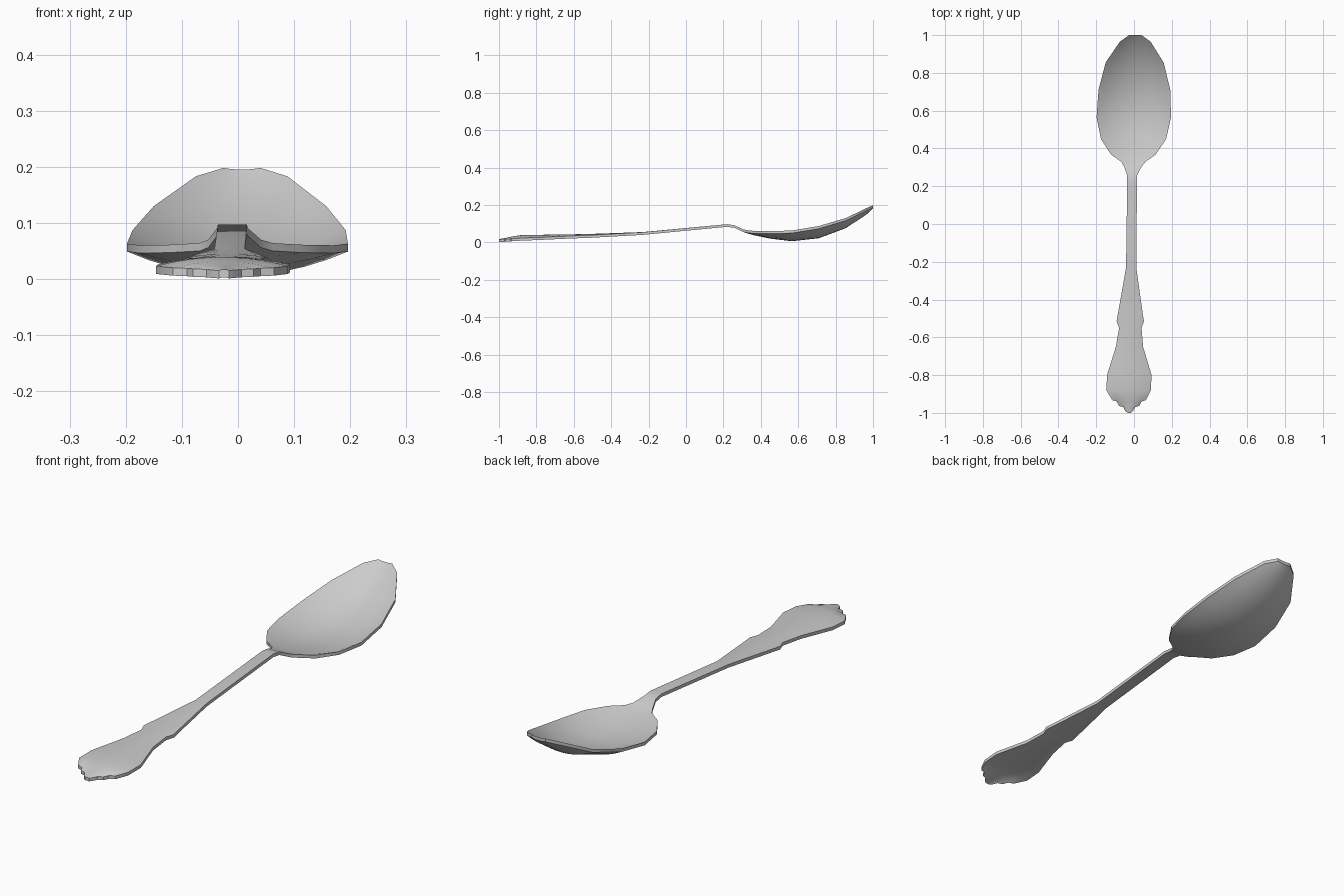
import bpy, bmesh, math

if "Cube" in bpy.data.objects:
    bpy.data.objects.remove(bpy.data.objects["Cube"])

# Stations along the spoon: y, left x, right x, edge z, centre z (top surface)
STATIONS = [
    (-1.000, -.034, -.016, .015, .017), (-.990, -.046, -.006, .016, .019),
    (-.970, -.056, .006, .017, .023), (-.963, -.080, .028, .018, .024),
    (-.940, -.091, .040, .019, .029), (-.932, -.116, .064, .020, .031),
    (-.880, -.146, .089, .023, .039), (-.800, -.143, .093, .026, .040),
    (-.650, -.096, .048, .033, .042), (-.550, -.079, .040, .037, .044),
    (-.515, -.092, .053, .038, .045), (-.480, -.086, .047, .040, .046),
    (-.230, -.042, .012, .054, .055), (.220, -.036, .016, .097, .097),
    (.260, -.037, .017, .091, .091), (.305, -.053, .041, .070, .070),
    (.330, -.068, .062, .064, .061), (.368, -.122, .115, .061, .051),
    (.450, -.175, .170, .060, .034), (.565, -.198, .196, .063, .020),
    (.710, -.188, .192, .087, .036), (.855, -.150, .157, .130, .090),
    (.965, -.075, .088, .183, .163), (1.000, -.026, .040, .198, .195),
]
COLUMNS = 11
THICKNESS = 0.014


def make_row(bm, station, drop):
    """Cross-section curved between the two edges and the centre line."""
    y, left, right, z_edge, z_mid = station
    row = []
    for i in range(COLUMNS):
        t = -1 + 2 * i / (COLUMNS - 1)
        x = (left + right) / 2 + t * (right - left) / 2
        row.append(bm.verts.new((x, y, z_mid + (z_edge - z_mid) * t * t - drop)))
    return row


# Spoon: lofted upper and lower skins
bm = bmesh.new()
upper = [make_row(bm, s, 0) for s in STATIONS]
lower = [make_row(bm, s, THICKNESS) for s in STATIONS]
for a in range(len(STATIONS) - 1):
    for i in range(COLUMNS - 1):
        bm.faces.new((upper[a][i], upper[a][i + 1], upper[a + 1][i + 1], upper[a + 1][i]))
        bm.faces.new((lower[a][i], lower[a + 1][i], lower[a + 1][i + 1], lower[a][i + 1]))
    # side walls
    for i in (0, -1):
        bm.faces.new((upper[a][i], upper[a + 1][i], lower[a + 1][i], lower[a][i]))
# end walls
for a in (0, -1):
    for i in range(COLUMNS - 1):
        bm.faces.new((upper[a][i], upper[a][i + 1], lower[a][i + 1], lower[a][i]))
bmesh.ops.recalc_face_normals(bm, faces=bm.faces)

mesh = bpy.data.meshes.new("spoon")
bm.to_mesh(mesh)
bm.free()
spoon = bpy.data.objects.new("spoon", mesh)
bpy.context.collection.objects.link(spoon)
bpy.context.view_layer.objects.active = spoon
spoon.select_set(True)
bpy.ops.object.shade_smooth_by_angle(angle=math.radians(35))
